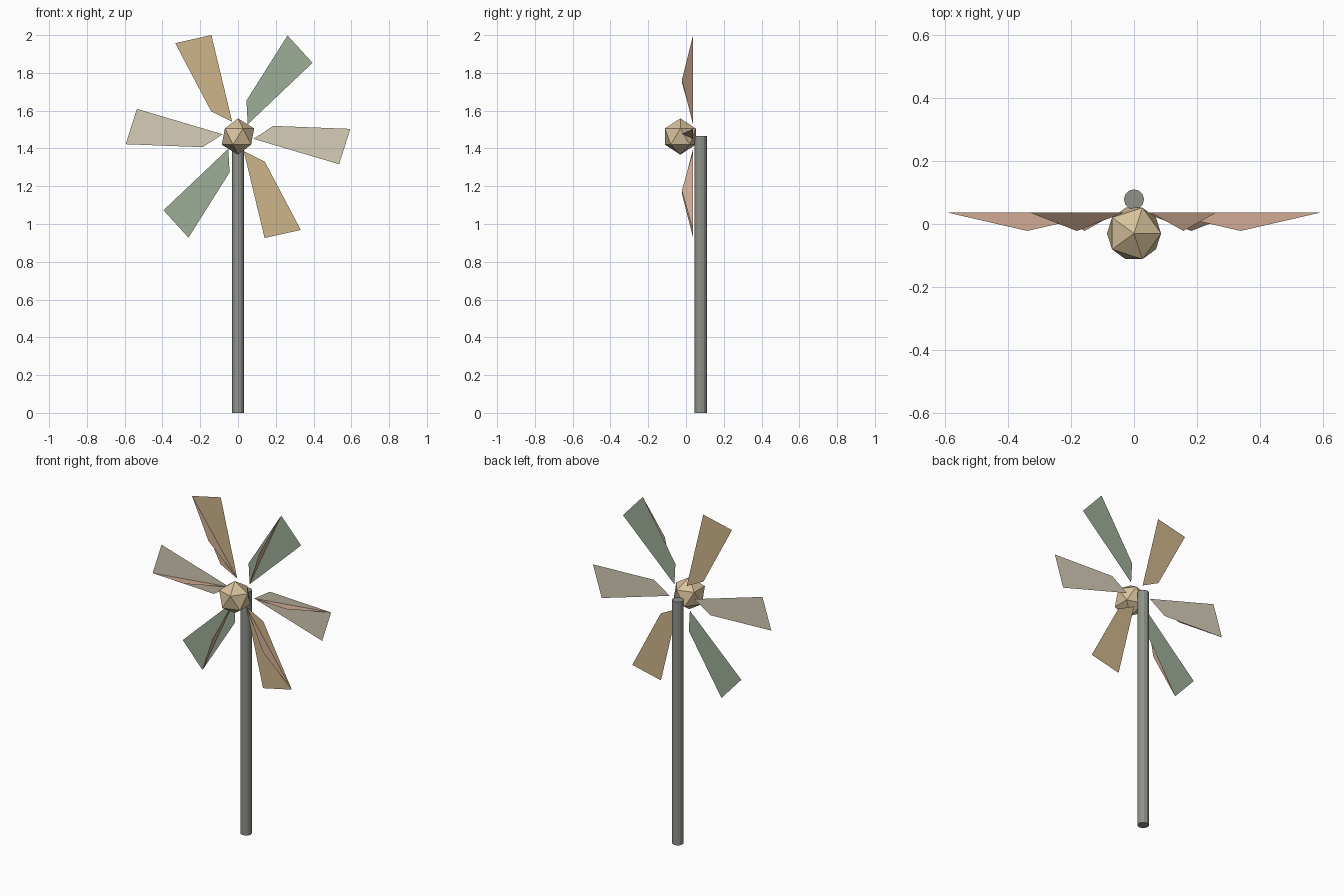
import bpy
from math import cos, sin, radians

if "Cube" in bpy.data.objects:
    bpy.data.objects.remove(bpy.data.objects["Cube"])

HUB_Z = 1.463
BACK_Y, FRONT_Y = 0.037, -0.022


def material(name, rgb):
    m = bpy.data.materials.new(name)
    m.diffuse_color = (*rgb, 1)
    m.use_nodes = True
    m.node_tree.nodes["Principled BSDF"].inputs["Base Color"].default_value = m.diffuse_color
    return m


sage = material("sage", (0.34, 0.42, 0.31))
tan = material("tan", (0.62, 0.46, 0.26))
cream = material("cream", (0.67, 0.61, 0.48))
pink = material("pink", (0.62, 0.40, 0.29))
wood = material("wood", (0.68, 0.54, 0.33))
grey = material("pole_grey", (0.27, 0.29, 0.25))


def polar(radius, degrees, y):
    a = radians(degrees)
    return (radius * cos(a), y, HUB_Z + radius * sin(a))


def blade(index, paper):
    turn = 60 * index
    inner = polar(0.083, -8.5 + turn, BACK_Y)
    kink = polar(0.195, 16.8 + turn, BACK_Y)
    tip = polar(0.596, 3.9 + turn, BACK_Y)
    heel = polar(0.555, -15.3 + turn, BACK_Y)
    # Raised fold stands over the middle of the inner-to-tip diagonal
    fold = ((inner[0] + tip[0]) / 2, FRONT_Y, (inner[2] + tip[2]) / 2)
    mesh = bpy.data.meshes.new("blade")
    mesh.from_pydata([inner, heel, tip, kink, fold], [],
                     [(0, 1, 2, 3), (0, 2, 4)])
    mesh.materials.append(paper)
    mesh.materials.append(pink)
    mesh.polygons[1].material_index = 1
    obj = bpy.data.objects.new(f"blade_{index + 1}", mesh)
    bpy.context.collection.objects.link(obj)


# Six paper blades, opposite pairs sharing a colour
for i in range(6):
    blade(i, (cream, sage, tan)[i % 3])

# Faceted hub
bpy.ops.mesh.primitive_ico_sphere_add(subdivisions=1, radius=0.096,
                                      location=(0, -0.03, HUB_Z))
hub = bpy.context.object
hub.name = "hub"
hub.data.materials.append(wood)

# Pole behind the blades
bpy.ops.mesh.primitive_cylinder_add(vertices=12, radius=0.032, depth=1.465,
                                    location=(0, 0.078, 1.465 / 2))
pole = bpy.context.object
pole.name = "pole"
pole.data.materials.append(grey)
